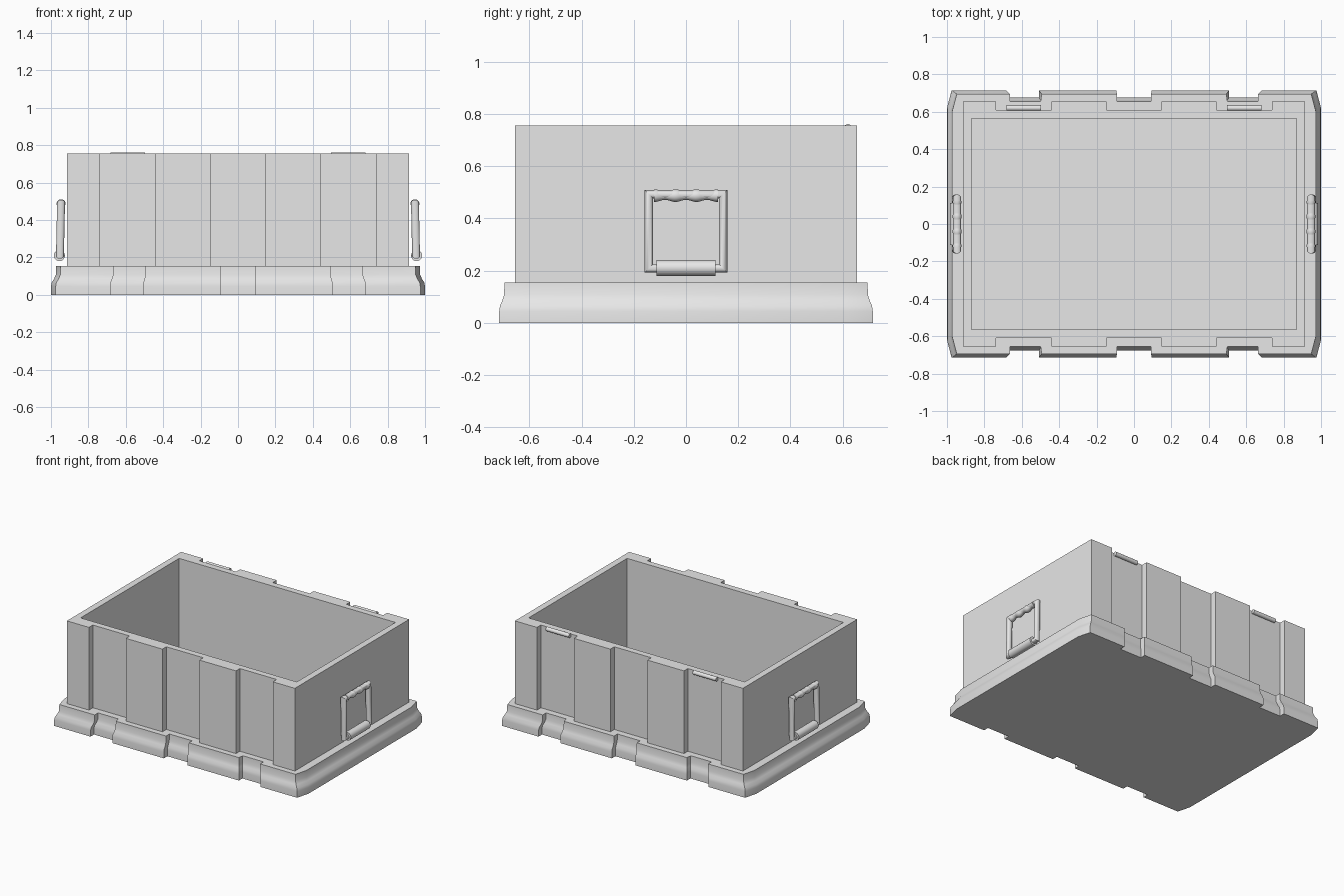
import bpy, bmesh, math

cube = bpy.data.objects.get("Cube")
if cube:
    bpy.data.objects.remove(cube, do_unlink=True)

GREY = (0.8, 0.8, 0.8, 1.0)
mat = bpy.data.materials.new("plain_grey")
mat.use_nodes = True
mat.diffuse_color = GREY
mat.node_tree.nodes["Principled BSDF"].inputs["Base Color"].default_value = GREY


def loft(name, rings, cap_start=True, cap_end=True, loop=False):
    """Skin equal-length rings of points into one object."""
    bm = bmesh.new()
    rows = [[bm.verts.new(p) for p in ring] for ring in rings]
    n = len(rows[0])
    for a, b in zip(rows, rows[1:] + rows[:1] if loop else rows[1:]):
        for i in range(n):
            j = (i + 1) % n
            bm.faces.new((a[i], a[j], b[j], b[i]))
    if cap_start:
        bm.faces.new(rows[0])
    if cap_end:
        bm.faces.new(rows[-1])
    bmesh.ops.remove_doubles(bm, verts=bm.verts, dist=1e-5)
    bmesh.ops.dissolve_degenerate(bm, edges=bm.edges, dist=1e-5)
    bmesh.ops.recalc_face_normals(bm, faces=bm.faces)
    mesh = bpy.data.meshes.new(name)
    bm.to_mesh(mesh)
    bm.free()
    mesh.materials.append(mat)
    obj = bpy.data.objects.new(name, mesh)
    bpy.context.collection.objects.link(obj)
    bpy.ops.object.select_all(action='DESELECT')
    obj.select_set(True)
    bpy.context.view_layer.objects.active = obj
    bpy.ops.object.shade_smooth_by_angle(angle=math.radians(35))
    return obj


def notched_plan(corner, end, hy, inner_y, gaps):
    """Outline with notches along the front, turned half round for the back."""
    front = [(-corner, -hy)]
    for a, b in gaps:
        front += [(a, -hy), (a, -inner_y), (b, -inner_y), (b, -hy)]
    front.append((corner, -hy))
    if end:
        front.append(end)
    half_turn = [(-x, -y) for x, y in front]
    return front + half_turn


def clamp(plan, hx, hy):
    return [(max(-hx, min(hx, x)), max(-hy, min(hy, y))) for x, y in plan]


def at(plan, z, k=1.0):
    return [(x * k, y * k, z) for x, y in plan]


# open box with shallow recessed panels front and back
body = notched_plan(0.915, None, 0.655, 0.61,
                    [(-0.738, -0.442), (-0.148, 0.148), (0.442, 0.738)])
inside = clamp(body, 0.868, 0.565)
loft("box_body", [at(body, 0.03), at(body, 0.755), at(inside, 0.755), at(inside, 0.06)])

# flared plinth with notches, open where the box stands in it
plinth = notched_plan(0.975, (1.0, -0.62), 0.715, 0.675,
                      [(-0.683, -0.508), (-0.094, 0.094), (0.508, 0.683)])
# four extra corner points keep the ends of the plinth chamfered
plinth = plinth[:-1] + [plinth[-1], (-1.0, -0.62)]
turn = len(plinth) // 2
plinth.insert(turn, (1.0, 0.62))
profile = [(0, 1), (0.045, 1), (0.066, 0.996), (0.086, 0.983), (0.108, 0.974), (0.155, 0.972)]
rings = [at(plinth, z, k) for z, k in profile]
rings.append(at(clamp(plinth, 0.89, 0.59), 0.155))


def tidy(ring):
    """Order the chamfered end points along each short side."""
    out = list(ring)
    for i in range(len(out) - 1):
        a, b = out[i], out[i + 1]
        if abs(a[0] - b[0]) < 1e-6 and a[0] * (b[1] - a[1]) < 0 and abs(a[0]) > 0.95:
            out[i], out[i + 1] = b, a
    return out


order = [rings[0].index(p) for p in tidy(rings[0])]
rings = [[r[i] for i in order] for r in rings]
loft("plinth", rings, cap_end=False)


def rod(name, axis, centre, stations, sides=20):
    """Turned bar along x (0) or y (1), from (position, radius) stations."""
    out = []
    for pos, r in stations:
        ring = []
        for i in range(sides):
            a = math.tau * i / sides
            u, z = r * math.cos(a), centre[2] + r * math.sin(a)
            ring.append((centre[0] + pos, centre[1] + u, z) if axis == 0
                        else (centre[0] + u, centre[1] + pos, z))
        out.append(ring)
    return loft(name, out)


# hinge pins along the back rim
for side, s in (("left", 1), ("right", -1)):
    rod(side + "_hinge_pin", 0, (s * 0.59, 0.62, 0.746), [(-0.093, 0.015), (0.093, 0.015)])

# carrying handles: square frame, wavy grip and pivot barrel
grip = [(y, 0.020 + 0.004 * math.cos(math.tau * (y - 0.12) / 0.08))
        for y in [-0.122 + 0.244 * i / 32 for i in range(33)]]
for side, s in (("left", 1), ("right", -1)):
    frame = []
    for sy, sz in ((-1, -1), (1, -1), (1, 1), (-1, 1)):
        ring = []
        for i in range(16):
            a = math.tau * i / 16
            d = 0.142 + 0.016 * math.sin(a)
            x = 0.949 - 0.003 * sz + 0.021 * math.cos(a)
            ring.append((s * x, sy * d, 0.35 + sz * d))
        frame.append(ring)
    loft(side + "_handle_frame", frame, False, False, loop=True)
    rod(side + "_handle_grip", 1, (s * 0.946, 0, 0.487), grip)
    rod(side + "_handle_pivot", 1, (s * 0.955, 0, 0.21), [(-0.113, 0.03), (0.113, 0.03)])
